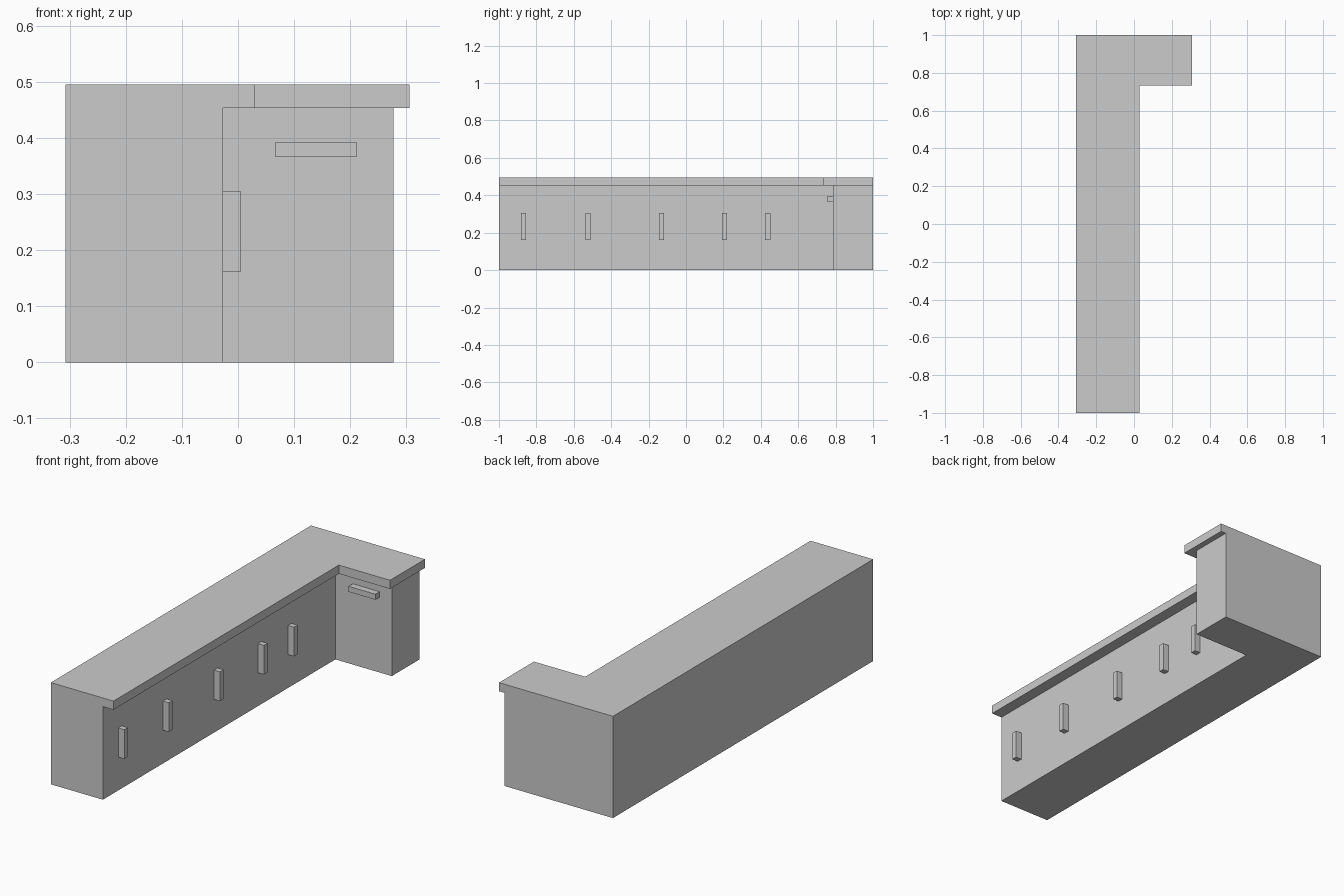
import bpy
import bmesh

cube = bpy.data.objects.get("Cube")
if cube:
    bpy.data.objects.remove(cube, do_unlink=True)

grey = bpy.data.materials.new("light_grey")
grey.use_nodes = True
colour = (0.6, 0.6, 0.6, 1)
grey.diffuse_color = colour
grey.node_tree.nodes["Principled BSDF"].inputs["Base Color"].default_value = colour


def prism(name, outline, z0, z1):
    """Extrude a counter-clockwise floor outline from z0 up to z1."""
    bm = bmesh.new()
    base = bm.faces.new([bm.verts.new((x, y, z0)) for x, y in outline])
    top = bmesh.ops.extrude_face_region(bm, geom=[base], use_keep_orig=True)
    verts = [v for v in top["geom"] if isinstance(v, bmesh.types.BMVert)]
    bmesh.ops.translate(bm, verts=verts, vec=(0, 0, z1 - z0))
    bmesh.ops.recalc_face_normals(bm, faces=bm.faces)
    mesh = bpy.data.meshes.new(name)
    bm.to_mesh(mesh)
    bm.free()
    mesh.materials.append(grey)
    obj = bpy.data.objects.new(name, mesh)
    bpy.context.collection.objects.link(obj)
    return obj


def box(name, x0, x1, y0, y1, z0, z1):
    return prism(name, [(x0, y0), (x1, y0), (x1, y1), (x0, y1)], z0, z1)


def l_shape(name, run_x, end_x, inner_y, z0, z1):
    """Long run along y with a short return at the back."""
    back = -0.307
    return prism(name, [(back, -1), (run_x, -1), (run_x, inner_y),
                        (end_x, inner_y), (end_x, 1), (back, 1)], z0, z1)


# Cabinet body and overhanging worktop
l_shape("cabinet_body", -0.027, 0.277, 0.787, 0, 0.453)
l_shape("worktop", 0.03, 0.306, 0.732, 0.453, 0.495)

# Upright door handles along the long run
for i, y in enumerate((-0.868, -0.525, -0.132, 0.206, 0.437)):
    box(f"door_handle_{i + 1}", -0.027, 0.005, y - 0.0135, y + 0.0135, 0.162, 0.304)

# Level drawer handle on the short return
box("drawer_handle", 0.067, 0.211, 0.755, 0.787, 0.366, 0.393)
